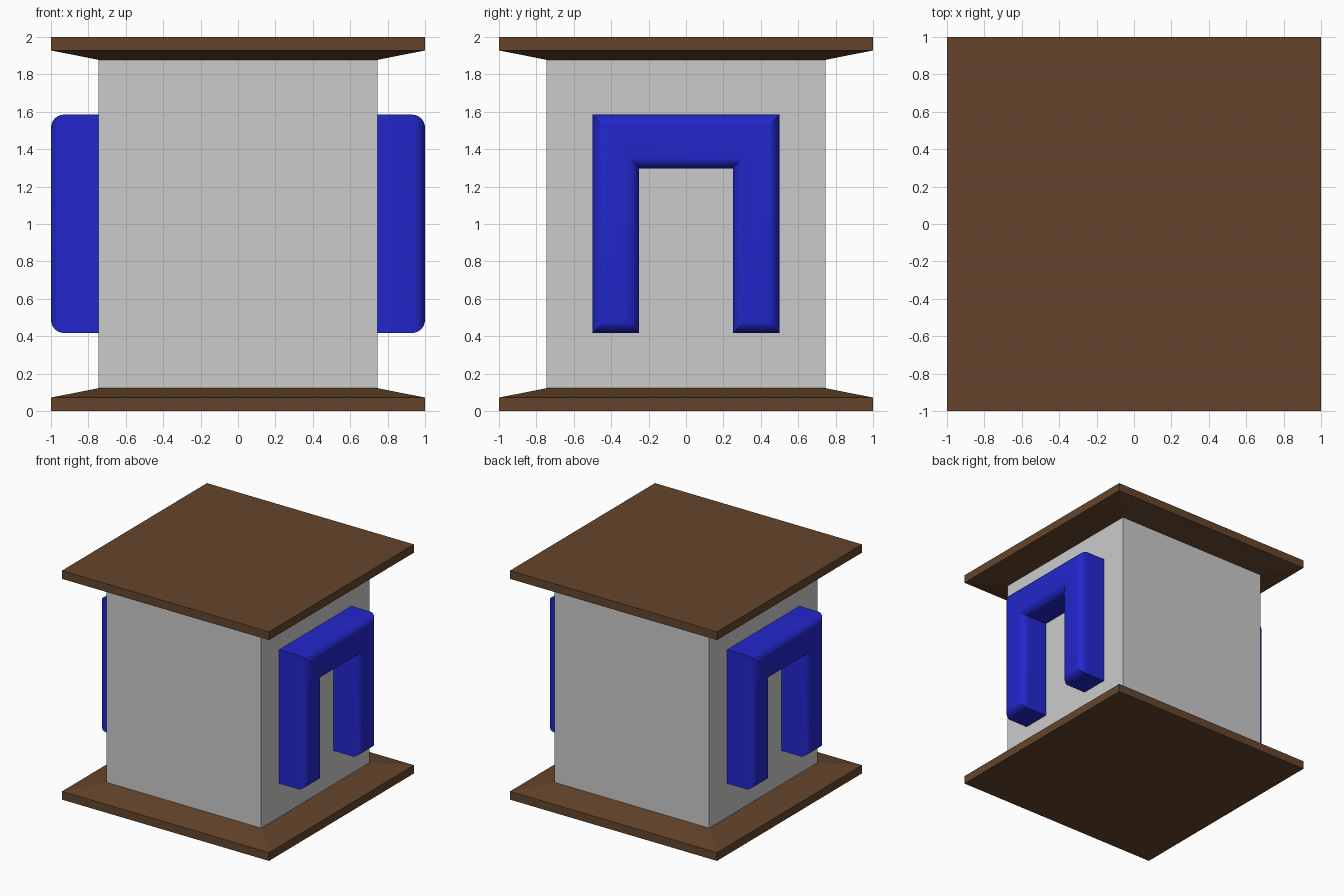
import bpy, bmesh, math

if "Cube" in bpy.data.objects:
    bpy.data.objects.remove(bpy.data.objects["Cube"])

def make_material(name, color):
    m = bpy.data.materials.new(name)
    m.diffuse_color = (*color, 1)
    m.use_nodes = True
    m.node_tree.nodes["Principled BSDF"].inputs["Base Color"].default_value = m.diffuse_color
    return m

brown = make_material("brown", (0.13, 0.06, 0.025))
blue = make_material("blue", (0.016, 0.02, 0.60))

def add_object(name, bm, mat=None):
    bmesh.ops.recalc_face_normals(bm, faces=bm.faces)
    mesh = bpy.data.meshes.new(name)
    bm.to_mesh(mesh)
    bm.free()
    obj = bpy.data.objects.new(name, mesh)
    bpy.context.collection.objects.link(obj)
    if mat:
        mesh.materials.append(mat)
    return obj

def square_loft(name, rings, mat=None):
    """Stack square rings given as (half width, z) and cap both ends."""
    bm = bmesh.new()
    loops = [[bm.verts.new((sx * h, sy * h, z))
              for sx, sy in ((-1, -1), (1, -1), (1, 1), (-1, 1))] for h, z in rings]
    for a, b in zip(loops, loops[1:]):
        for i in range(4):
            j = (i + 1) % 4
            bm.faces.new((a[i], a[j], b[j], b[i]))
    bm.faces.new(loops[0])
    bm.faces.new(loops[-1])
    return add_object(name, bm, mat)

CORE = 0.747

# Central block with chamfered plates above and below
square_loft("core_block", [(CORE, 0.122), (CORE, 1.878)])
plate = [(1, 0), (1, 0.072), (CORE, 0.122)]
square_loft("bottom_plate", plate, brown)
square_loft("top_plate", [(h, 2 - z) for h, z in plate], brown)

# Arch-shaped handles, only the outward edges rounded
ARCH = [(-0.5, 0.417), (-0.25, 0.417), (-0.25, 1.297), (0.25, 1.297),
        (0.25, 0.417), (0.5, 0.417), (0.5, 1.585), (-0.5, 1.585)]

def arch_handle(name, side):
    bm = bmesh.new()
    inner = [bm.verts.new((side * CORE, y, z)) for y, z in ARCH]
    outer = [bm.verts.new((side, y, z)) for y, z in ARCH]
    bm.faces.new(inner)
    front = bm.faces.new(outer)
    for i in range(len(ARCH)):
        j = (i + 1) % len(ARCH)
        bm.faces.new((inner[i], inner[j], outer[j], outer[i]))
    bmesh.ops.recalc_face_normals(bm, faces=bm.faces)
    bmesh.ops.bevel(bm, geom=list(front.edges), offset=0.07, offset_type='OFFSET',
                    segments=6, profile=0.5, affect='EDGES')
    obj = add_object(name, bm, blue)
    bpy.ops.object.select_all(action='DESELECT')
    obj.select_set(True)
    bpy.context.view_layer.objects.active = obj
    bpy.ops.object.shade_smooth_by_angle(angle=math.radians(30))

arch_handle("right_handle", 1)
arch_handle("left_handle", -1)
